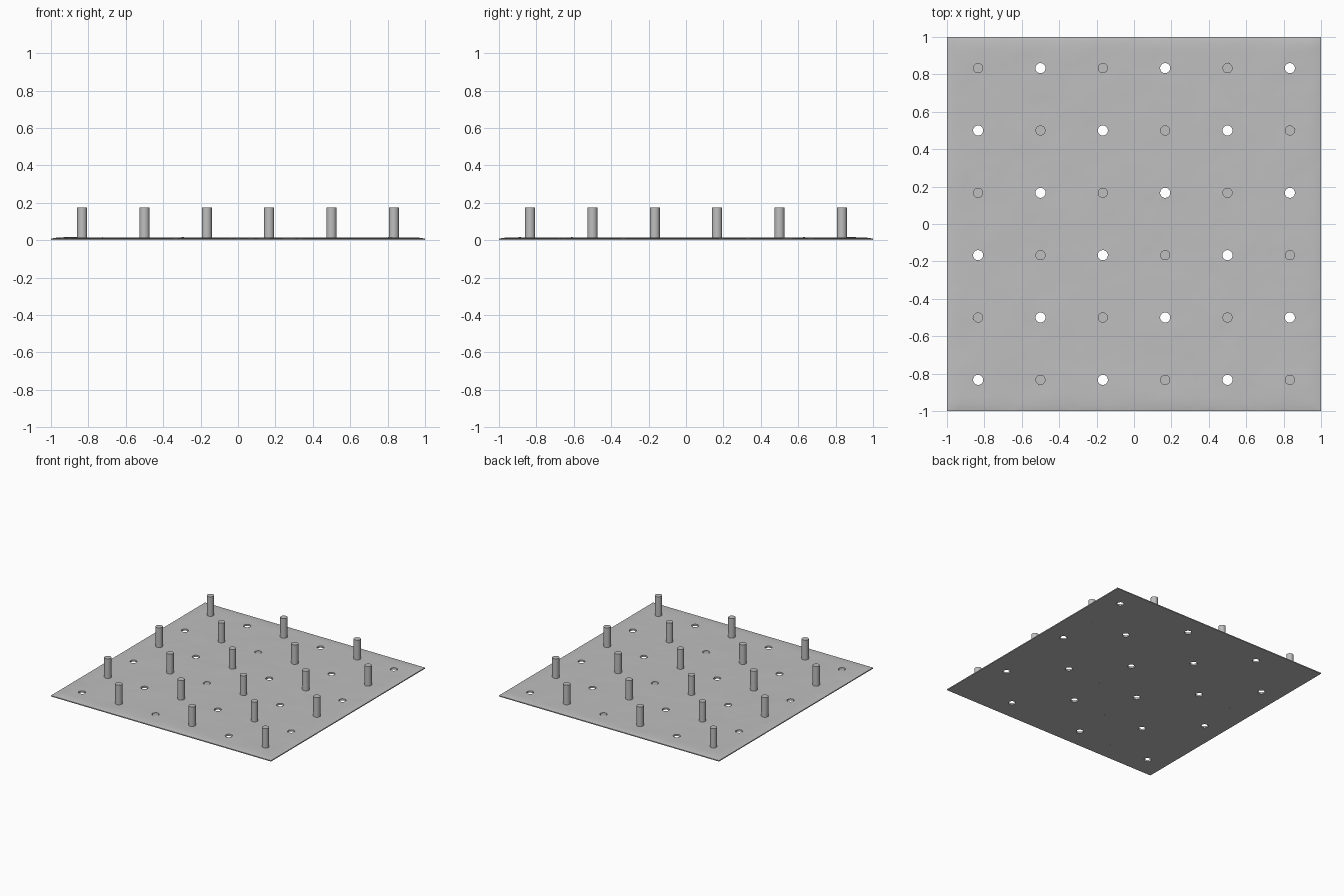
import bpy, bmesh, math
from mathutils import Vector, noise

if "Cube" in bpy.data.objects:
    bpy.data.objects.remove(bpy.data.objects["Cube"])

N = 6                 # holes/pegs per side
CELL = 2.0 / N
R = 0.027             # hole and peg radius
SEG = 32              # points round each cell
RINGS = 8
PEG_TOP = 0.175

grey = bpy.data.materials.new("light_grey")
grey.diffuse_color = (0.52, 0.52, 0.52, 1)
grey.use_nodes = True
grey.node_tree.nodes["Principled BSDF"].inputs["Base Color"].default_value = grey.diffuse_color


def height(x, y):
    # gently uneven top that thins towards the rim
    edge = min(1.0, (1.0 - max(abs(x), abs(y))) / 0.06)
    edge = max(0.0, edge) ** 0.5
    wave = noise.noise(Vector((x * 5, y * 5, 0.3))) * 0.002
    wave += noise.noise(Vector((x * 14, y * 14, 2.7))) * 0.0008
    return 0.008 + edge * (0.006 + wave)


def finish(bm, name):
    bmesh.ops.recalc_face_normals(bm, faces=bm.faces)
    me = bpy.data.meshes.new(name)
    bm.to_mesh(me)
    bm.free()
    me.materials.append(grey)
    ob = bpy.data.objects.new(name, me)
    bpy.context.collection.objects.link(ob)
    bpy.context.view_layer.objects.active = ob
    ob.select_set(True)
    bpy.ops.object.shade_smooth_by_angle(angle=math.radians(35))
    ob.select_set(False)
    return ob


def cell_ring(cx, cy, t):
    # blends from the round hole (t=0) to the square cell edge (t=1)
    pts = []
    for k in range(SEG):
        side, f = divmod(k, SEG // 4)
        u = -1 + 2 * f / (SEG // 4)
        sx, sy = [(1, u), (-u, 1), (-1, -u), (u, -1)][side]
        a = math.atan2(sy, sx)
        pts.append((cx + (1 - t) * R * math.cos(a) + t * sx * CELL / 2,
                    cy + (1 - t) * R * math.sin(a) + t * sy * CELL / 2))
    return pts


centres = [(i, j, -1 + CELL * (i + 0.5), -1 + CELL * (j + 0.5))
           for i in range(N) for j in range(N)]

# Perforated plate: uneven top, flat underside, hole walls
bm = bmesh.new()
for i, j, cx, cy in centres:
    loops = [[bm.verts.new((x, y, height(x, y))) for x, y in cell_ring(cx, cy, r / RINGS)]
             for r in range(RINGS, -1, -1)]
    loops += [[bm.verts.new((x, y, 0)) for x, y in cell_ring(cx, cy, t)] for t in (0, 1)]
    for a, b in zip(loops, loops[1:]):
        for k in range(SEG):
            m = (k + 1) % SEG
            bm.faces.new((a[k], a[m], b[m], b[k]))
bmesh.ops.remove_doubles(bm, verts=bm.verts, dist=0.0005)
# close the outer rim
bmesh.ops.bridge_loops(bm, edges=[e for e in bm.edges if e.is_boundary])
finish(bm, "perforated_plate")

# Pegs on every other position
for i, j, cx, cy in centres:
    if (i + j) % 2 == 1:
        bm = bmesh.new()
        bmesh.ops.create_cone(bm, cap_ends=True, segments=SEG, radius1=R, radius2=R,
                              depth=PEG_TOP)
        bmesh.ops.translate(bm, verts=bm.verts, vec=(cx, cy, PEG_TOP / 2))
        finish(bm, f"peg_{i}_{j}")
